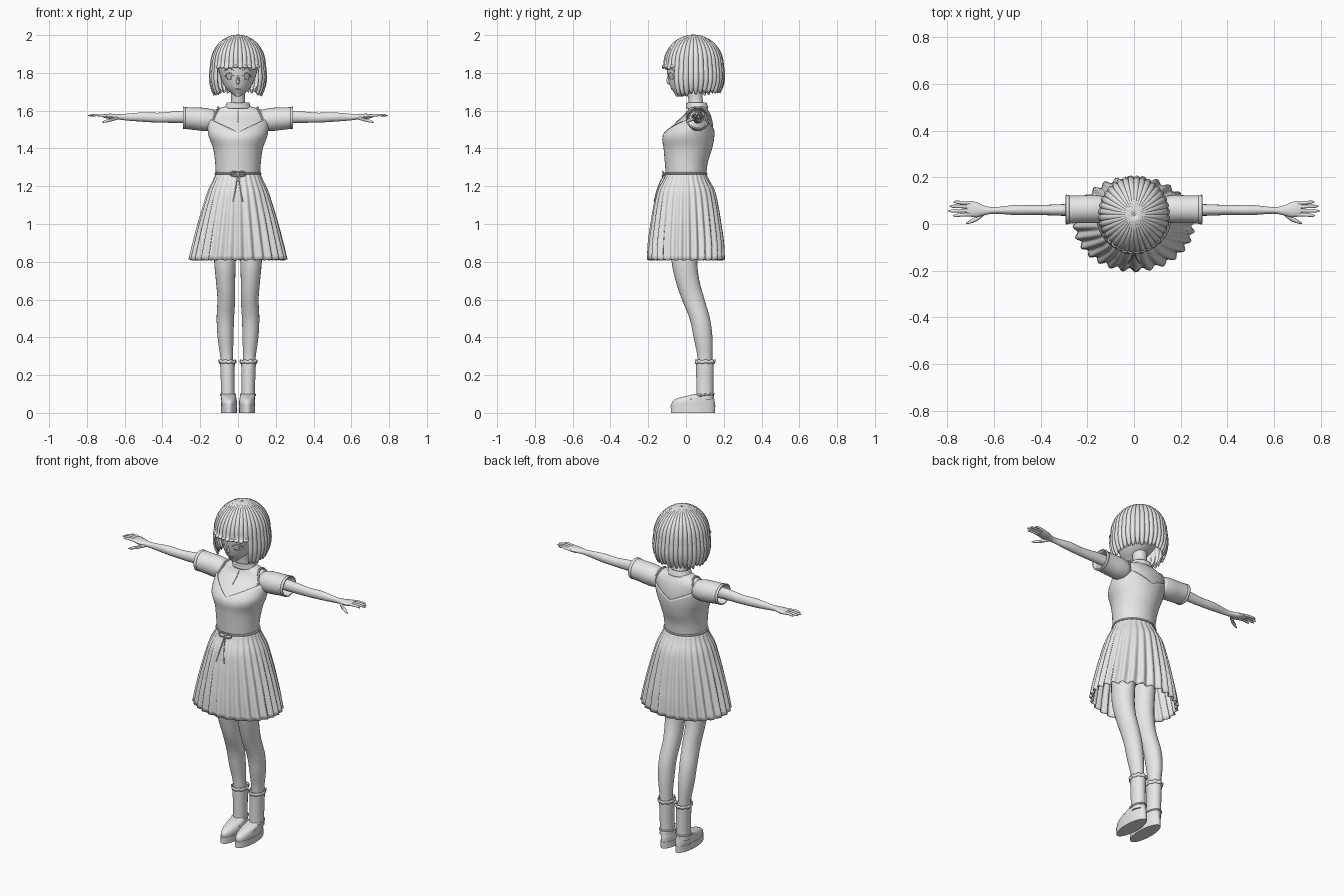
import bpy, bmesh, math, random
from math import sin, cos, pi, sqrt

random.seed(3)
if "Cube" in bpy.data.objects:
    bpy.data.objects.remove(bpy.data.objects["Cube"])

grey = bpy.data.materials.new("plain_grey")
grey.use_nodes = True
grey.diffuse_color = (0.8, 0.8, 0.8, 1)
grey.node_tree.nodes["Principled BSDF"].inputs["Base Color"].default_value = (0.8, 0.8, 0.8, 1)


def spline(keys, t):
    """Smooth interpolation of key rows whose first entry is the parameter."""
    keys = sorted(keys)
    t = min(max(t, keys[0][0]), keys[-1][0])
    i = max(k for k in range(len(keys) - 1) if keys[k][0] <= t)

    def slope(j, c):
        a, b = keys[max(j - 1, 0)], keys[min(j + 1, len(keys) - 1)]
        return (b[c] - a[c]) / (b[0] - a[0])
    h = keys[i + 1][0] - keys[i][0]
    u = (t - keys[i][0]) / h
    out = []
    for c in range(1, len(keys[0])):
        p, q = keys[i][c], keys[i + 1][c]
        m, n = slope(i, c) * h, slope(i + 1, c) * h
        out.append(p + m * u + (3 * (q - p) - 2 * m - n) * u * u + (m + n - 2 * (q - p)) * u ** 3)
    return out


def finish(ob, angle=40):
    bpy.ops.object.select_all(action='DESELECT')
    ob.select_set(True)
    bpy.context.view_layer.objects.active = ob
    if ob.type == 'CURVE':
        bpy.ops.object.convert(target='MESH')
        ob = bpy.context.object
    bpy.ops.object.shade_smooth_by_angle(angle=math.radians(angle))
    return ob


def loft(name, grids, cap=True, wrap=True, thick=0, angle=40):
    """Skin one or more grids of rings into a single object."""
    bm = bmesh.new()
    for rings in grids:
        vs = [[bm.verts.new(p) for p in r] for r in rings]
        n = len(vs[0])
        for a, b in zip(vs, vs[1:]):
            for i in range(n if wrap else n - 1):
                j = (i + 1) % n
                bm.faces.new((a[i], a[j], b[j], b[i]))
        if cap and wrap:
            bm.faces.new(vs[0][::-1])
            bm.faces.new(vs[-1])
    bmesh.ops.recalc_face_normals(bm, faces=bm.faces)
    me = bpy.data.meshes.new(name)
    bm.to_mesh(me)
    bm.free()
    me.materials.append(grey)
    ob = bpy.data.objects.new(name, me)
    bpy.context.collection.objects.link(ob)
    if thick:
        m = ob.modifiers.new("thickness", 'SOLIDIFY')
        m.thickness, m.offset = thick, 0
    return finish(ob, angle)


def rings(keys, axis='z', side=1, steps=16, n=24):
    """Elliptical rings; key row = position, centre a, centre b, radius a, radius b."""
    lo, hi = min(k[0] for k in keys), max(k[0] for k in keys)
    out = []
    for s in range(steps + 1):
        t = lo + (hi - lo) * s / steps
        a, b, ra, rb = spline(keys, t)
        ring = []
        for i in range(n):
            u, v = a + ra * cos(2 * pi * i / n), b + rb * sin(2 * pi * i / n)
            ring.append((side * u, v, t) if axis == 'z' else (side * t, u, v))
        out.append(ring)
    return out


def cord(name, pts, r, cyclic=False):
    cu = bpy.data.curves.new(name, 'CURVE')
    cu.dimensions, cu.bevel_depth, cu.bevel_resolution = '3D', r, 2
    cu.resolution_u, cu.use_fill_caps = 5, True
    sp = cu.splines.new('BEZIER')
    sp.bezier_points.add(len(pts) - 1)
    sp.use_cyclic_u = cyclic
    for b, p in zip(sp.bezier_points, pts):
        b.co = p
        b.handle_left_type = b.handle_right_type = 'AUTO'
    cu.materials.append(grey)
    ob = bpy.data.objects.new(name, cu)
    bpy.context.collection.objects.link(ob)
    return finish(ob)


def front(keys, x, z, side=-1):
    """Depth of the front (or back) surface of a vertical loft."""
    cx, cy, rx, ry = spline(keys, z)
    return cy + side * ry * sqrt(max(0, 1 - ((x - cx) / rx) ** 2))


# head, face and neck
HEAD = [(1.675, 0, -.035, .012, .018), (1.69, 0, -.02, .032, .04), (1.72, 0, .01, .065, .09),
        (1.77, 0, .035, .09, .13), (1.83, 0, .04, .105, .142), (1.9, 0, .04, .105, .13),
        (1.96, 0, .04, .06, .08)]
loft("head", [rings(HEAD, steps=24, n=36)])
loft("nose", [rings([(1.738, 0, -.088, .003, .005), (1.752, 0, -.093, .01, .012),
                     (1.785, 0, -.092, .004, .006)], steps=6, n=10)])
loft("neck", [rings([(1.6, 0, .062, .045, .045), (1.65, 0, .052, .037, .038),
                     (1.72, 0, .045, .04, .042)], steps=6)])


def face(x, z):
    return (x, front(HEAD, x, z) - .001, z)


cord("mouth", [face(x, 1.715 + 4 * x * x) for x in (-.018, 0, .018)], .0018)
for side, word in ((1, "left"), (-1, "right")):
    cord(word + "_upper_lid", [face(side * x, z) for x, z in
                               ((.024, 1.785), (.04, 1.797), (.056, 1.795), (.07, 1.78))], .003)
    cord(word + "_lower_lid", [face(side * x, 1.764) for x in (.036, .048, .058)], .0015)
    cord(word + "_brow", [face(side * x, z) for x, z in ((.022, 1.814), (.045, 1.822), (.07, 1.813))], .002)
    disc = []
    for k in (1, .5, .1):
        disc.append([face(side * .047 + k * .012 * cos(a * pi / 8), 1.78 + k * .016 * sin(a * pi / 8))
                     for a in range(16)])
    loft(word + "_iris", [disc], cap=False, thick=.004)

# bobbed hair, one rounded patch per lock
COUNT = 36
locks = []
for k in range(COUNT):
    mid = (k + .5) / COUNT * 2 * pi - pi
    bangs = abs(mid) < .93
    hem = (1.815 if bangs else 1.665 + .025 * abs(mid) / pi) + random.uniform(0, .014)
    grid = []
    for r in range(19):
        if r < 11:
            phi = .03 + (pi / 2 - .03) * r / 10
            z, rad, drop = 1.84 + .16 * cos(phi), sin(phi), 0
        else:
            drop = (r - 10) / 8
            z = 1.84 + (hem - 1.84) * drop
            rad = 1 + .05 * sin(pi * drop) - (0 if bangs else .12 * drop ** 3)
        row = []
        for u in (-1, -.6, -.2, .2, .6, 1):
            th = mid + u * pi / COUNT * (1.08 - .45 * drop ** 4)
            bulge = rad * (1 + .06 * (1 - u * u))
            tip = .012 * u * u * drop ** 4
            row.append((.138 * bulge * sin(th), .04 - .15 * bulge * cos(th), z + tip))
        grid.append(row)
    locks.append(grid)
loft("hair", locks, wrap=False, thick=.005, angle=50)

# blouse, collar and buttons
TORSO = [(1.25, 0, 0, .11, .1), (1.33, 0, .002, .115, .108), (1.4, 0, .01, .125, .122),
         (1.47, 0, .014, .15, .13), (1.53, 0, .04, .155, .102), (1.58, 0, .064, .15, .066),
         (1.605, 0, .064, .125, .052), (1.625, 0, .062, .055, .045)]
loft("blouse", [rings(TORSO, steps=30, n=48)])
loft("collar", [rings([(1.612, 0, .06, .066, .055), (1.628, 0, .058, .06, .052),
                       (1.642, 0, .055, .056, .05)], steps=5, n=32)], cap=False, thick=.008)
cord("placket", [(0, front(TORSO, 0, z) - .001, z) for z in (1.6, 1.57, 1.54)], .003)

# bodice with a V neckline front and back
grid = []
for r in range(19):
    row = []
    for i in range(64):
        a = 2 * pi * i / 64
        z = 1.265 + (.22 + .075 * abs(cos(a))) * r / 18
        cx, cy, rx, ry = spline(TORSO, z)
        row.append(((rx + .004) * cos(a), cy + (ry + .004) * sin(a), z))
    grid.append(row)
loft("bodice", [grid], cap=False, thick=.005)
for side, word in ((1, "left"), (-1, "right")):
    path = [(.132, 1.54), (.122, 1.575), (.108, 1.603)]
    pts = [(side * x, front(TORSO, x, z), z) for x, z in path] + [(side * .104, .064, 1.617)]
    pts += [(side * x, front(TORSO, x, z, 1), z) for x, z in path[::-1]]
    cord(word + "_strap", pts, .006)

# pleated skirt
SKIRT = [(.81, 0, 0, .252, .196), (.9, 0, 0, .23, .192), (1.0, 0, 0, .206, .18),
         (1.1, 0, 0, .178, .165), (1.18, 0, 0, .153, .147), (1.24, 0, 0, .125, .115),
         (1.275, 0, 0, .114, .104)]
PLEATS = 28
grid = []
for r in range(21):
    t = r / 20
    z = 1.275 - .465 * t
    cx, cy, rx, ry = spline(SKIRT, z)
    row = []
    for i in range(PLEATS * 8):
        a = 2 * pi * i / (PLEATS * 8)
        w = .009 * min(1, .15 + t) * sin(PLEATS * a + .6 * sin(3 * a))
        row.append(((rx + w) * cos(a), (ry + w) * sin(a), z + .003 * t * sin(PLEATS * a)))
    grid.append(row)
loft("skirt", [grid], cap=False, thick=.004, angle=60)
loft("hips", [rings([(.92, 0, 0, .05, .05), (.98, 0, 0, .125, .1), (1.1, 0, 0, .13, .11),
                     (1.25, 0, 0, .1, .09)], steps=8)])

# waist cord with bow
cord("waist_cord", [(.119 * cos(a * pi / 8), .109 * sin(a * pi / 8), 1.267) for a in range(16)], .005, True)
loft("bow_knot", [rings([(1.255, 0, -.117, .004, .004), (1.264, 0, -.117, .009, .008),
                         (1.273, 0, -.117, .004, .004)], steps=4, n=10)])
for side, word in ((1, "left"), (-1, "right")):
    cord(word + "_bow_loop", [(0, -.117, 1.264), (side * .02, -.124, 1.277), (side * .04, -.12, 1.266),
                              (side * .022, -.126, 1.254)], .004, True)
    cord(word + "_bow_tail", [(side * x, front(SKIRT, x, z) - .009, z) for x, z in
                              ((.002, 1.26), (.01, 1.2), (.025, 1.12))], .003)

ARM = [(.14, .064, 1.565, .03, .034), (.3, .06, 1.567, .025, .032), (.42, .06, 1.563, .021, .026),
       (.5, .06, 1.566, .022, .025), (.6, .058, 1.566, .014, .017), (.64, .058, 1.568, .02, .014),
       (.68, .062, 1.57, .034, .014), (.715, .066, 1.573, .03, .009)]
SLEEVE = [(.12, .064, 1.55, .05, .05), (.17, .064, 1.553, .057, .058), (.24, .063, 1.558, .056, .056),
          (.29, .062, 1.562, .058, .054)]
LEG = [(.2, .056, .1, .032, .038), (.3, .06, .1, .034, .04), (.4, .066, .09, .042, .05),
       (.5, .067, .073, .046, .054), (.6, .062, .038, .047, .06), (.7, .066, .008, .051, .063),
       (.8, .069, -.008, .057, .068), (1.02, .07, 0, .062, .08)]
for side, word in ((1, "left"), (-1, "right")):
    # sleeve, arm and hand
    loft(word + "_sleeve", [rings(SLEEVE, 'x', side, 8, 28)], cap=False, thick=.006)
    loft(word + "_sleeve_cuff", [rings([(.277, .062, 1.561, .06, .056), (.292, .062, 1.562, .061, .057)],
                                       'x', side, 1, 28)], cap=False, thick=.005)
    loft(word + "_arm", [rings(ARM, 'x', side, 28, 16)])
    fingers = []
    for y0, y1, tip in ((.042, .036, .775), (.058, .056, .795), (.074, .076, .79), (.089, .094, .772)):
        fingers.append(rings([(.69, y0, 1.571, .009, .008), (.74, (y0 + y1) / 2, 1.577, .0075, .007),
                              (tip - .008, y1, 1.575, .006, .005), (tip, y1, 1.573, .002, .002)],
                             'x', side, 8, 10))
    fingers.append(rings([(.635, .05, 1.562, .008, .009), (.67, .025, 1.552, .011, .009),
                          (.705, .008, 1.543, .007, .007), (.72, .002, 1.538, .002, .002)],
                         'x', side, 8, 10))
    loft(word + "_fingers", fingers)

    # leg, sock and shoe
    loft(word + "_leg", [rings(LEG, 'z', side, 26, 24)])
    loft(word + "_sock", [rings([(.07, .054, .1, .037, .045), (.13, .054, .1, .036, .045),
                                 (.27, .056, .1, .039, .047)], 'z', side, 8, 24)])
    frill = []
    for z, r in ((.262, .002), (.27, .005), (.28, .004)):
        frill.append([(side * (.056 + (.039 + r + .002 * sin(9 * a)) * cos(a)),
                       .1 + (.047 + r + .002 * sin(9 * a)) * sin(a), z + .002 * sin(9 * a + 1))
                      for a in (2 * pi * i / 72 for i in range(72))])
    loft(word + "_sock_frill", [frill], cap=False, thick=.004)
    loft(word + "_shoe_sole", [rings([(0, .048, .037, .042, .117), (.038, .048, .037, .043, .118)],
                                     'z', side, 2, 32)])
    loft(word + "_shoe_upper", [rings([(.036, .048, .038, .041, .115), (.06, .048, .04, .042, .112),
                                       (.08, .049, .055, .04, .093), (.093, .051, .083, .039, .064),
                                       (.1, .052, .095, .036, .05)], 'z', side, 10, 32)])
    cord(word + "_shoe_collar", [(side * (.053 + .037 * cos(a * pi / 6)), .093 + .053 * sin(a * pi / 6),
                                  .095 + .006 * sin(a * pi / 6)) for a in range(12)], .006, True)
    cord(word + "_shoe_strap", [(side * (.049 + x), .035 - x * x * 6, z) for x, z in
                                ((-.038, .07), (-.02, .088), (0, .092), (.02, .088), (.038, .07))], .005)
